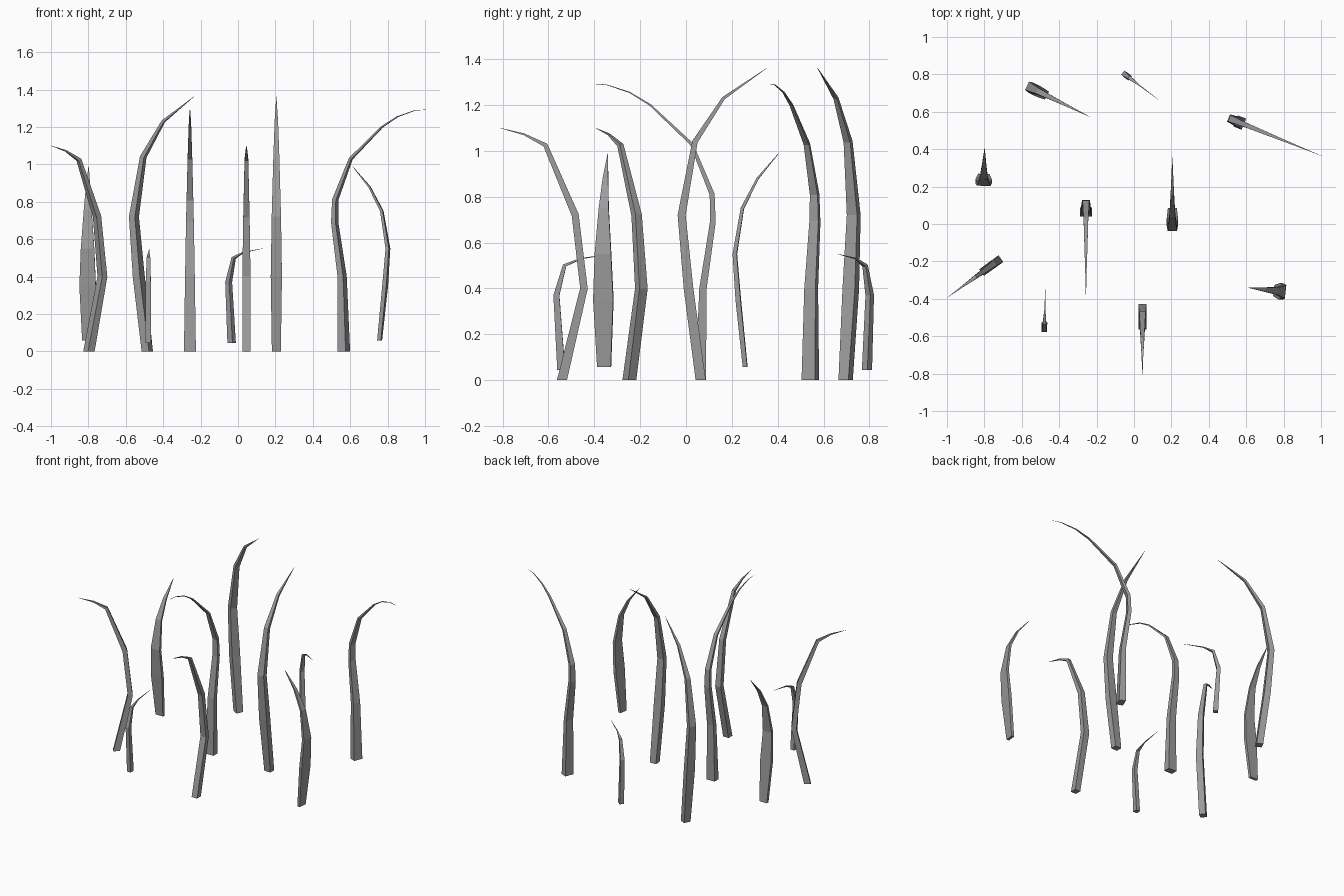
import bpy
import bmesh
from mathutils import Vector

cube = bpy.data.objects.get("Cube")
if cube:
    bpy.data.objects.remove(cube, do_unlink=True)

# Single flat grey
grey = bpy.data.materials.new("stem grey")
grey.use_nodes = True
colour = (0.33, 0.33, 0.33, 1)
grey.diffuse_color = colour
grey.node_tree.nodes["Principled BSDF"].inputs["Base Color"].default_value = colour

# Spine stations: (lean, height, width, thickness)
TALL = [(0, 0, .048, .044), (-.053, .40, .06, .042), (-.083, .72, .05, .035),
        (-.025, 1.04, .032, .024), (.10, 1.23, .018, .014), (.29, 1.362, .001, .001)]
ARCHED = [(0, 0, .064, .046), (-.01, .40, .052, .032), (-.053, .69, .042, .025),
          (-.05, .81, .036, .022), (.04, 1.03, .025, .014), (.22, 1.2, .014, .008),
          (.31, 1.255, .008, .005), (.41, 1.288, .003, .003), (.47, 1.292, .001, .001)]
KNEED = [(0, 0, .043, .044), (-.096, .40, .044, .033), (-.058, .72, .034, .031),
         (.072, 1.025, .02, .02), (.165, 1.072, .009, .008), (.271, 1.1, .001, .001)]
BROAD = [(0, .058, .06, .02), (-.03, .35, .088, .022), (-.045, .55, .072, .018),
         (-.012, .75, .043, .014), (.055, .88, .024, .01), (.145, .988, .002, .002)]
SMALL = [(0, .045, .03, .034), (-.02, .37, .027, .026), (.014, .50, .019, .016),
         (.08, .53, .006, .006), (.21, .55, .001, .001)]


def build_stem(name, stations, base, reach):
    """Loft a four-sided tapering stem; reach sets lean direction and amount."""
    offset = Vector((*reach, 0))
    lean = offset.normalized()
    up = Vector((0, 0, 1))
    side = up.cross(lean)
    spine = [Vector((*base, 0)) + offset * u + up * z for u, z, w, t in stations]
    bm = bmesh.new()
    rings = []
    for i, (u, z, w, t) in enumerate(stations):
        # The base ring stays level, the others follow the spine
        if i == 0:
            across = lean
        else:
            after = spine[min(i + 1, len(spine) - 1)]
            tangent = (after - spine[i - 1]).normalized()
            across = side.cross(tangent)
        rings.append([bm.verts.new(spine[i] + side * (a * w / 2) + across * (b * t / 2))
                      for a, b in ((-1, -1), (1, -1), (1, 1), (-1, 1))])
    for low, high in zip(rings, rings[1:]):
        for k in range(4):
            n = (k + 1) % 4
            bm.faces.new((low[k], low[n], high[n], high[k]))
    bm.faces.new(rings[0][::-1])
    bm.faces.new(rings[-1])
    bmesh.ops.recalc_face_normals(bm, faces=bm.faces)
    mesh = bpy.data.meshes.new(name)
    bm.to_mesh(mesh)
    bm.free()
    mesh.materials.append(grey)
    obj = bpy.data.objects.new(name, mesh)
    bpy.context.collection.objects.link(obj)


# Each stem shape appears twice, leaning a different way
build_stem("tall_stem_centre", TALL, (.205, .064), (0, 1))
build_stem("tall_stem_back", TALL, (-.485, .696), (.86, -.425))
build_stem("arched_stem_centre", ARCHED, (-.257, .064), (0, -1))
build_stem("arched_stem_left", ARCHED, (.566, .542), (.926, -.377))
build_stem("kneed_stem_front", KNEED, (.045, -.541), (0, -1))
build_stem("kneed_stem_right", KNEED, (-.797, -.247), (-.75, -.545))
build_stem("broad_stem_right", BROAD, (-.803, .258), (.03, 1))
build_stem("broad_stem_left", BROAD, (.757, -.357), (-.99, .11))
build_stem("small_stem_front", SMALL, (-.479, -.544), (.03, 1.05))
build_stem("small_stem_back", SMALL, (-.034, .789), (.797, -.603))
